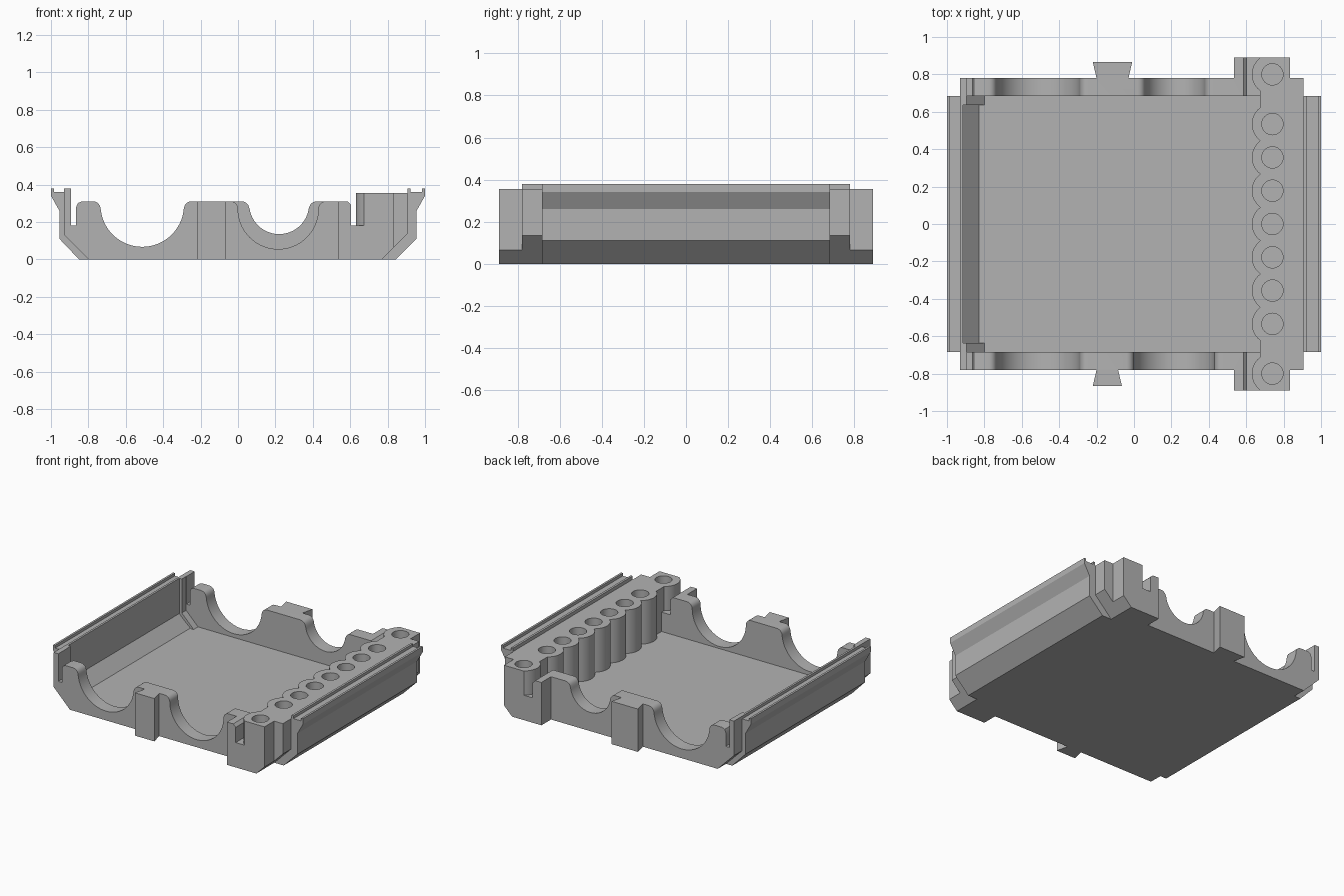
import bpy, bmesh
from math import pi, sin, cos, asin, sqrt
from mathutils import Vector

cube = bpy.data.objects.get("Cube")
if cube:
    bpy.data.objects.remove(cube, do_unlink=True)

grey = bpy.data.materials.new("plain_grey")
grey.use_nodes = True
grey.diffuse_color = (0.45, 0.45, 0.45, 1)
grey.node_tree.nodes["Principled BSDF"].inputs["Base Color"].default_value = (0.45, 0.45, 0.45, 1)


def prism(name, pts, lo, hi, axis):
    """Extrude a flat profile: axis 'y' takes (x, z) points, 'z' takes (x, y)."""
    bm = bmesh.new()
    place = (lambda a, b: (a, lo, b)) if axis == "y" else (lambda a, b: (a, b, lo))
    face = bm.faces.new([bm.verts.new(place(a, b)) for a, b in pts])
    ext = bmesh.ops.extrude_face_region(bm, geom=[face])
    move = Vector((0, hi - lo, 0)) if axis == "y" else Vector((0, 0, hi - lo))
    bmesh.ops.translate(bm, vec=move, verts=[v for v in ext["geom"] if isinstance(v, bmesh.types.BMVert)])
    bmesh.ops.recalc_face_normals(bm, faces=bm.faces[:])
    mesh = bpy.data.meshes.new(name)
    bm.to_mesh(mesh)
    bm.free()
    mesh.materials.append(grey)
    obj = bpy.data.objects.new(name, mesh)
    bpy.context.collection.objects.link(obj)
    return obj


def combine(base, tool, operation):
    """Apply a boolean and discard the tool."""
    mod = base.modifiers.new(tool.name, "BOOLEAN")
    mod.operation, mod.solver, mod.object = operation, "EXACT", tool
    bpy.context.view_layer.objects.active = base
    bpy.ops.object.modifier_apply(modifier=mod.name)
    bpy.data.objects.remove(tool, do_unlink=True)


TOP, DECK, FLOOR = 0.31, 0.355, 0.04


def saddle(cx, cz, r, f=0.04):
    """Round notch with rounded lips, listed from left to right."""
    left = [(-r - f + f * sin(t), TOP - f + f * cos(t)) for t in (pi / 12 * i for i in range(6))]
    a0 = min(0, -asin((TOP - f - cz) / r)) if cz < TOP - f else asin((cz - TOP + f) / r)
    a0 = max(a0, 0)
    n = 20
    left += [(-r * cos(a), cz - r * sin(a)) for a in (a0 + (pi / 2 - a0) * i / n for i in range(n + 1))]
    right = [(-x, z) for x, z in reversed(left[:-1])]
    return [(cx + x, z) for x, z in left + right]


# Tray shell: floor, side walls and the twin-lipped rails
shell = [(-0.85, 0), (-0.955, 0.11), (-0.955, 0.26), (-1, 0.34), (-1, 0.38), (-0.985, 0.38),
         (-0.985, 0.36), (-0.93, 0.36), (-0.93, 0.38), (-0.915, 0.38), (-0.915, 0.125),
         (-0.83, FLOOR), (0.675, FLOOR), (0.675, DECK), (0.907, DECK), (0.907, 0.38),
         (0.923, 0.38), (0.923, 0.36), (0.985, 0.36), (0.985, 0.38), (1, 0.38), (1, 0.34),
         (0.955, 0.26), (0.955, 0.11), (0.845, 0)]
body = prism("tray_body", shell, -0.685, 0.685, "y")

# Slot and lip shared by the end walls and the end blocks
slot = [(0.585, TOP), (0.605, 0.29), (0.605, 0.18), (0.675, 0.18), (0.675, DECK)]
block = [(0.535, 0), (0.535, TOP)] + slot + [(0.835, DECK), (0.835, 0.065), (0.77, 0)]
post = [(-0.925, 0.13), (-0.925, 0.38), (-0.895, 0.38), (-0.895, 0.135), (-0.8, FLOOR), (-0.8, 0.02)]

for side, label, notch, tail in ((-1, "front", saddle(0.215, 0.27, 0.215), (-0.22, -0.065)),
                                 (1, "back", saddle(0.22, 0.295, 0.16), (-0.22, -0.01))):
    def span(a, b):
        return sorted((side * a, side * b))

    # End wall with two round saddles
    wall = [(-0.8, 0), (-0.93, 0.13), (-0.93, 0.38), (-0.893, 0.38), (-0.893, 0.18), (-0.865, 0.18),
            (-0.865, 0.28), (-0.856, 0.301), (-0.835, TOP)]
    wall += saddle(-0.512, 0.29, 0.223) + notch + slot + [(0.905, DECK), (0.905, 0.135), (0.77, 0)]
    combine(body, prism(label + "_wall", wall, *span(0.685, 0.78), "y"), "UNION")
    combine(body, prism(label + "_block", block, *span(0.77, 0.89), "y"), "UNION")
    combine(body, prism(label + "_post", post, *span(0.635, 0.70), "y"), "UNION")
    # Dovetail key
    a, b = tail
    key = [(a, side * 0.865), (b, side * 0.865), (b - 0.022, side * 0.77), (a + 0.022, side * 0.77)]
    combine(body, prism(label + "_dovetail", key, 0, TOP, "z"), "UNION")

# Scalloped row of round sockets
R, HALF = 0.11, 0.0885
rows = [0.178 * i for i in range(-3, 4)] + [-0.8, 0.8]
for y in rows:
    steps = [HALF * (i / 8 - 1) for i in range(17)]
    arc = [(0.74 - sqrt(R * R - d * d), y + d) for d in steps]
    scallop = arc + [(0.72, y + HALF), (0.72, y - HALF)]
    combine(body, prism("scallop", scallop, 0.02, DECK, "z"), "UNION")
for y in rows:
    ring = [(0.74 + 0.057 * cos(pi * i / 16), y + 0.057 * sin(pi * i / 16)) for i in range(32)]
    combine(body, prism("socket_cutter", ring, 0.05, 0.5, "z"), "DIFFERENCE")

# Tidy flat faces and shade the curves
bm = bmesh.new()
bm.from_mesh(body.data)
bmesh.ops.remove_doubles(bm, verts=bm.verts[:], dist=0.0002)
bmesh.ops.dissolve_limit(bm, angle_limit=0.01, verts=bm.verts[:], edges=bm.edges[:])
bm.to_mesh(body.data)
bm.free()
bpy.ops.object.select_all(action="DESELECT")
body.select_set(True)
bpy.context.view_layer.objects.active = body
bpy.ops.object.shade_smooth_by_angle(angle=0.5)
